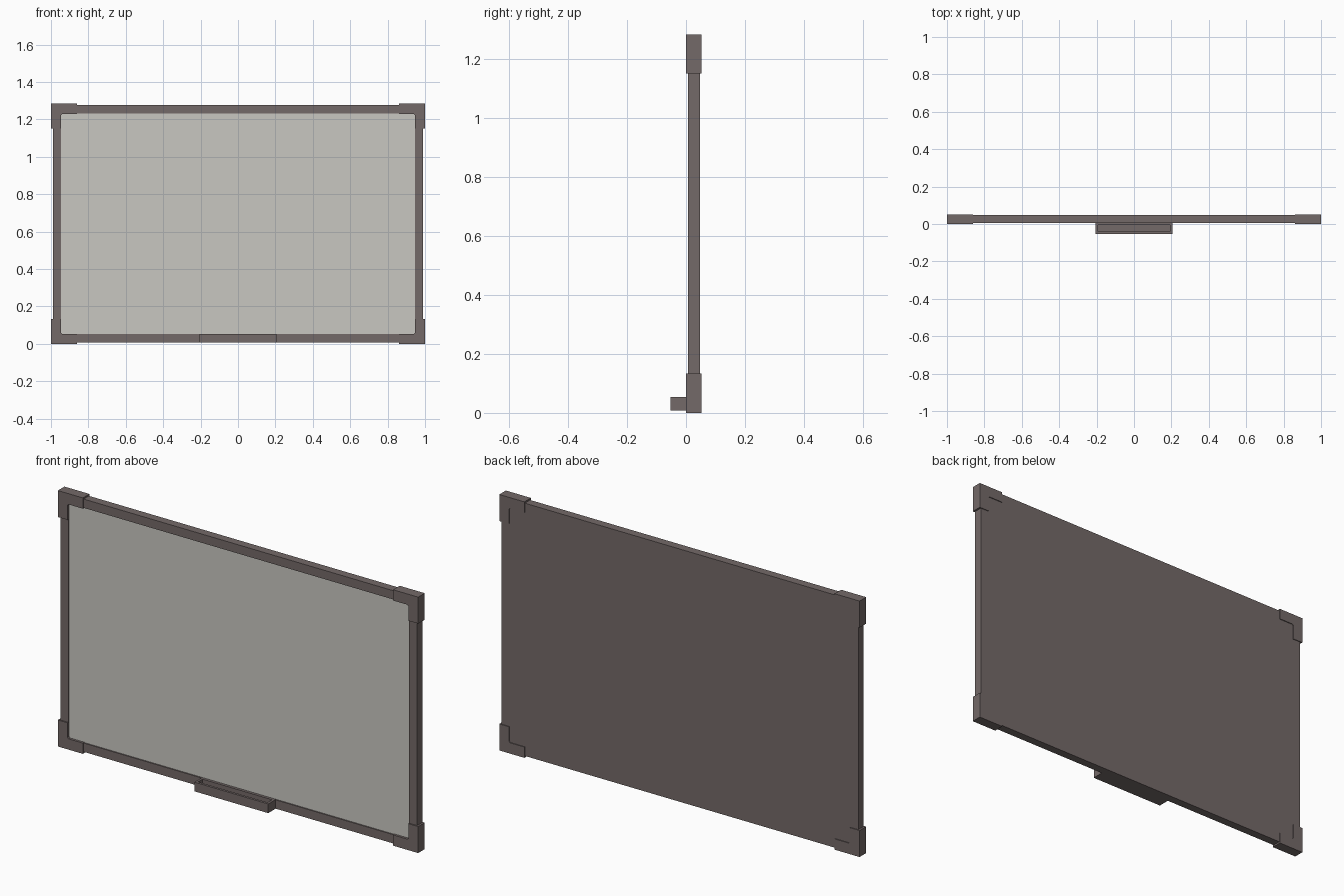
import bpy, bmesh
from mathutils import Vector

if "Cube" in bpy.data.objects:
    bpy.data.objects.remove(bpy.data.objects["Cube"])


def material(name, rgb):
    m = bpy.data.materials.new(name)
    m.diffuse_color = (*rgb, 1)
    m.use_nodes = True
    m.node_tree.nodes["Principled BSDF"].inputs["Base Color"].default_value = m.diffuse_color
    return m


BROWN = material("dark taupe plastic", (0.175, 0.143, 0.139))
GREY = material("warm grey board", (0.584, 0.575, 0.535))


def finish(name, bm, mat):
    bmesh.ops.recalc_face_normals(bm, faces=bm.faces)
    me = bpy.data.meshes.new(name)
    bm.to_mesh(me)
    bm.free()
    me.materials.append(mat)
    ob = bpy.data.objects.new(name, me)
    bpy.context.collection.objects.link(ob)
    return ob


def box(bm, lo, hi):
    r = bmesh.ops.create_cube(bm, size=1)
    lo, hi = Vector(lo), Vector(hi)
    for v in r["verts"]:
        v.co = (lo + hi) / 2 + v.co * (hi - lo)


def recess(bm, direction, thickness, depth):
    # sink an inset panel into the face looking along direction
    bm.normal_update()
    d = Vector(direction)
    face = max(bm.faces, key=lambda f: f.normal.dot(d))
    bmesh.ops.inset_region(bm, faces=[face], thickness=thickness, use_even_offset=True)
    r = bmesh.ops.extrude_face_region(bm, geom=[face])
    verts = [g for g in r["geom"] if isinstance(g, bmesh.types.BMVert)]
    bmesh.ops.translate(bm, verts=verts, vec=d * -depth)
    if face.is_valid:
        bmesh.ops.delete(bm, geom=[face], context="FACES_ONLY")


TOP = 1.284

# frame with a closed back and a shallow front recess
bm = bmesh.new()
box(bm, (-0.99, 0.006, 0.008), (0.99, 0.048, TOP - 0.008))
recess(bm, (0, -1, 0), 0.044, 0.008)
finish("frame", bm, BROWN)

# writing surface lying in the recess
bm = bmesh.new()
box(bm, (-0.946, 0.012, 0.052), (0.946, 0.016, TOP - 0.052))
finish("board_surface", bm, GREY)

# L-shaped corner caps with a small chamfer on the inner angle
W, LX, LZ, C = 0.054, 0.139, 0.133, 0.006
profile = [(0, 0), (LX, 0), (LX, W), (W + C, W), (W, W + C), (W, LZ), (0, LZ)]
for sx, side in ((-1, "left"), (1, "right")):
    for top, level in ((False, "bottom"), (True, "top")):
        bm = bmesh.new()
        vs = [bm.verts.new((sx * (1 - x), 0, TOP - z if top else z)) for x, z in profile]
        f = bm.faces.new(vs)
        r = bmesh.ops.extrude_face_region(bm, geom=[f])
        verts = [g for g in r["geom"] if isinstance(g, bmesh.types.BMVert)]
        bmesh.ops.translate(bm, verts=verts, vec=(0, 0.052, 0))
        finish(f"{level}_{side}_corner_cap", bm, BROWN)

# pen tray, hollowed from above
bm = bmesh.new()
box(bm, (-0.205, -0.053, 0.008), (0.205, 0.0065, 0.054))
recess(bm, (0, 0, 1), 0.012, 0.03)
finish("pen_tray", bm, BROWN)
